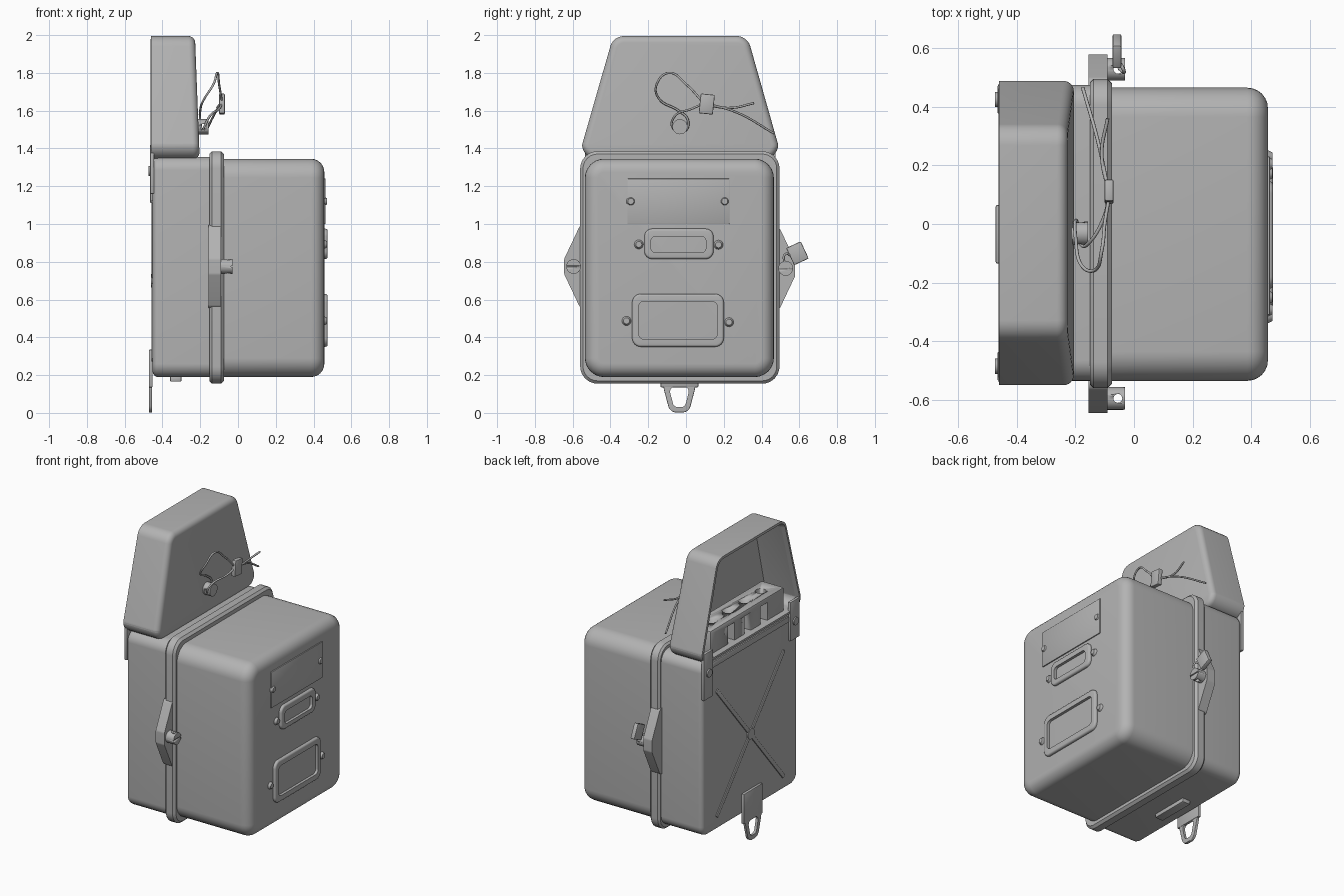
import bpy, bmesh, math
from mathutils import Vector, Matrix

if "Cube" in bpy.data.objects:
    bpy.data.objects.remove(bpy.data.objects["Cube"], do_unlink=True)

GREY = (0.45, 0.45, 0.45, 1)
paint = bpy.data.materials.new("grey_paint")
paint.use_nodes = True
paint.diffuse_color = GREY
paint.node_tree.nodes["Principled BSDF"].inputs["Base Color"].default_value = GREY


def finish(name, bm, angle=35):
    bmesh.ops.recalc_face_normals(bm, faces=bm.faces)
    me = bpy.data.meshes.new(name)
    bm.to_mesh(me)
    bm.free()
    me.materials.append(paint)
    ob = bpy.data.objects.new(name, me)
    bpy.context.collection.objects.link(ob)
    bpy.ops.object.select_all(action="DESELECT")
    ob.select_set(True)
    bpy.context.view_layer.objects.active = ob
    bpy.ops.object.shade_smooth_by_angle(angle=math.radians(angle))
    return ob


def rect(y0, y1, z0, z1):
    return [(y0, z0), (y1, z0), (y1, z1), (y0, z1)]


def outline(corners, r, inset=0, steps=6):
    """Counter-clockwise convex outline in y,z, moved inwards, with round corners."""
    pts = []
    r = max(r - inset, 0.004)
    ps = [Vector(c) for c in corners]
    for i, p in enumerate(ps):
        a = (p - ps[i - 1]).normalized()
        b = (ps[(i + 1) % len(ps)] - p).normalized()
        n1, n2 = Vector((-a.y, a.x)), Vector((-b.y, b.x))
        c = p + (n1 + n2) * (inset + r) / (1 + n1.dot(n2))
        for k in range(steps + 1):
            pts.append(c - n1.lerp(n2, k / steps).normalized() * r)
    return pts


def loft(name, rings, wrap=False, caps=(True, True), angle=35):
    """Join outlines placed at successive x positions."""
    bm = bmesh.new()
    rows = [[bm.verts.new((x, p.x, p.y)) for p in pts] for x, pts in rings]
    pairs = list(zip(rows, rows[1:])) + ([(rows[-1], rows[0])] if wrap else [])
    n = len(rows[0])
    for lo, hi in pairs:
        for i in range(n):
            j = (i + 1) % n
            bm.faces.new((lo[i], lo[j], hi[j], hi[i]))
    if not wrap:
        for use, row in zip(caps, (rows[0], rows[-1])):
            if use:
                bm.faces.new(row)
    return finish(name, bm, angle)


def soft_rings(corners, x0, x1, edge, r, steps=6):
    """Rings from x0 to a rounded-over face at x1."""
    s = 1 if x1 > x0 else -1
    rings = [(x0, outline(corners, r))]
    for k in range(steps + 1):
        a = math.pi / 2 * k / steps
        rings.append((x1 - s * edge * (1 - math.sin(a)),
                      outline(corners, r, edge * (1 - math.cos(a)))))
    return rings


def frame(name, outer, inner, x0, x1, r, edge=0.012):
    """Raised ring with a soft outer edge and an opening."""
    rings = soft_rings(outer, x0, x1, edge, r, 4)
    rings += [(x1, outline(inner, r * 0.6)), (x0, outline(inner, r * 0.6))]
    return loft(name, rings, wrap=True)


def box(name, centre, size, rot=(0, "X"), bevel=0.006):
    bm = bmesh.new()
    bmesh.ops.create_cube(bm, size=1, matrix=Matrix.Diagonal((*size, 1)))
    if bevel:
        bmesh.ops.bevel(bm, geom=bm.edges[:], offset=bevel, segments=2,
                        affect="EDGES", profile=0.5)
    bm.transform(Matrix.Translation(centre) @ Matrix.Rotation(rot[0], 4, rot[1]))
    return finish(name, bm)


def cylinder(name, centre, r, depth, axis="X", top=None):
    turn = {"X": Matrix.Rotation(math.pi / 2, 4, "Y"),
            "Y": Matrix.Rotation(math.pi / 2, 4, "X"), "Z": Matrix()}[axis]
    bm = bmesh.new()
    bmesh.ops.create_cone(bm, cap_ends=True, segments=24, radius1=r,
                          radius2=r if top is None else top, depth=depth,
                          matrix=Matrix.Translation(centre) @ turn)
    return finish(name, bm)


def cut(target, cutter):
    cutter.hide_render = True
    mod = target.modifiers.new("cut", "BOOLEAN")
    mod.operation, mod.object, mod.solver = "DIFFERENCE", cutter, "EXACT"
    bpy.ops.object.select_all(action="DESELECT")
    bpy.context.view_layer.objects.active = target
    bpy.ops.object.modifier_apply(modifier=mod.name)
    bpy.data.objects.remove(cutter, do_unlink=True)


def wire(name, pts, thick=0.006):
    cu = bpy.data.curves.new(name, "CURVE")
    cu.dimensions, cu.bevel_depth, cu.bevel_resolution = "3D", thick, 2
    cu.use_fill_caps = True
    sp = cu.splines.new("BEZIER")
    sp.bezier_points.add(len(pts) - 1)
    for bp, p in zip(sp.bezier_points, pts):
        bp.co = p
        bp.handle_left_type = bp.handle_right_type = "AUTO"
    cu.materials.append(paint)
    bpy.context.collection.objects.link(bpy.data.objects.new(name, cu))


# Housing: rear tray, front lid and the seam flange between them
loft("rear_housing", soft_rings(rect(-0.535, 0.475, 0.19, 1.355), -0.11, -0.452, 0.03, 0.07))
loft("front_lid", soft_rings(rect(-0.535, 0.465, 0.19, 1.345), -0.1, 0.457, 0.07, 0.1), angle=50)
seam = rect(-0.56, 0.495, 0.155, 1.385)
loft("seam_flange", [(-0.15, outline(seam, 0.09, 0.012)), (-0.138, outline(seam, 0.09)),
                     (-0.09, outline(seam, 0.09)), (-0.075, outline(seam, 0.09, 0.015))])

# Ears of the flange, each with a drilled screw
for side, y_in, y_out, z in (("right", -0.5, -0.645, 0.775), ("left", 0.44, 0.578, 0.765)):
    s = math.copysign(1, y_out)
    ear = [(y_in, z - 0.22), (y_out - s * 0.085, z - 0.22), (y_out, z - 0.04),
           (y_out, z + 0.04), (y_out - s * 0.085, z + 0.22), (y_in, z + 0.22)]
    ear = ear if s > 0 else ear[::-1]
    loft(side + "_ear", [(-0.155, outline(ear, 0.03)), (-0.09, outline(ear, 0.03))])
    y = y_out - s * 0.05
    screw = cylinder(side + "_screw", (-0.065, y, z), 0.039, 0.07)
    cut(screw, cylinder("cutter", (-0.055, y, z), 0.015, 0.2, "Z"))
    cut(screw, box("cutter", (-0.03, y, z), (0.012, 0.1, 0.007), bevel=0))

# Seal tag on the left screw
box("left_seal_tag", (-0.058, 0.59, 0.845), (0.03, 0.085, 0.1), (math.radians(25), "X"))
wire("left_seal_wire", [(-0.05, 0.53, 0.77), (-0.035, 0.525, 0.84), (-0.055, 0.56, 0.83)])

# Lid face: windows, name plate and rivets
frame("lower_window_frame", rect(-0.285, 0.2, 0.35, 0.63), rect(-0.25, 0.165, 0.39, 0.59), 0.44, 0.475, 0.045)
frame("upper_window_frame", rect(-0.22, 0.145, 0.815, 0.975), rect(-0.185, 0.105, 0.848, 0.935), 0.44, 0.475, 0.04)
box("blank_plate", (0.458, -0.04, 1.12), (0.012, 0.54, 0.24), bevel=0.003)
for y, z in ((-0.292, 1.12), (0.205, 1.12), (-0.25, 0.892), (0.172, 0.89), (-0.315, 0.487), (0.228, 0.48)):
    cylinder("rivet", (0.461, y, z), 0.028, 0.022, top=0.016)

# Terminal hood: an open-backed shell with a slightly flared front
trapezoid = [(-0.55, 1.345), (0.488, 1.345), (0.488, 1.42), (0.325, 1.995), (-0.385, 1.995), (-0.55, 1.42)]
rings = [(-0.435, outline(trapezoid, 0.075, 0.022)), (-0.462, outline(trapezoid, 0.075, 0.015))]
rings += soft_rings(trapezoid, -0.46, -0.228, 0.035, 0.075)
inner = [(-0.25, outline(trapezoid, 0.075, 0.04)), (-0.28, outline(trapezoid, 0.075, 0.022))]
hood = loft("terminal_hood", rings, caps=(False, True), angle=50)
liner = loft("hood_lining", inner + [rings[0]], caps=(True, False))
for part in (hood, liner):
    for v in part.data.vertices:
        if v.co.x > -0.3:
            v.co.x += 0.025 * (2 - v.co.z) / 0.65
for v in liner.data.polygons:
    v.flip()

# Hood straps with bolts on the back
for side, y, low in (("right", -0.485, 1.16), ("left", 0.425, 1.11)):
    box(side + "_strap", (-0.455, y, (low + 1.42) / 2), (0.022, 0.1, 1.42 - low))
    cylinder(side + "_strap_bolt", (-0.465, y, 1.28), 0.026, 0.02)

# Terminal block with wire holes and slots
block = box("terminal_block", (-0.345, -0.035, 1.41), (0.17, 0.78, 0.22), bevel=0.015)
for i in range(4):
    cut(block, cylinder("cutter", (-0.345, -0.292 + 0.172 * i, 1.5), 0.034, 0.12, "Z"))
for i in range(3):
    cut(block, box("cutter", (-0.42, -0.206 + 0.172 * i, 1.42), (0.09, 0.07, 0.13), bevel=0))
box("back_ledge", (-0.45, -0.03, 1.31), (0.02, 0.8, 0.04))

# Pressed cross on the back
for s in (-1, 1):
    box("back_rib", (-0.451, -0.03, 0.7), (0.016, 0.03, 1.1), (s * math.radians(40), "X"))
cylinder("back_boss", (-0.454, -0.03, 0.7), 0.035, 0.014)

# Hanging eyelet and bottom latch
box("eyelet_plate", (-0.462, -0.035, 0.235), (0.02, 0.2, 0.2))
frame("hanging_eyelet", [(-0.085, 0.002), (0.015, 0.002), (0.062, 0.18), (-0.132, 0.18)],
      [(-0.064, 0.03), (-0.006, 0.03), (0.022, 0.14), (-0.092, 0.14)], -0.472, -0.455, 0.045, 0.004)
box("bottom_latch", (-0.33, -0.03, 0.18), (0.06, 0.26, 0.03))

# Seal post, wire and tag on the hood
post = cylinder("seal_post", (-0.187, -0.032, 1.515), 0.04, 0.06)
cut(post, cylinder("cutter", (-0.185, -0.032, 1.515), 0.015, 0.2, "Y"))
box("hood_seal_tag", (-0.085, 0.11, 1.635), (0.03, 0.075, 0.105), (math.radians(-6), "X"))
wire("seal_loop", [(-0.085, 0.09, 1.645), (-0.1, 0.0, 1.74), (-0.11, -0.09, 1.8), (-0.13, -0.155, 1.74),
                   (-0.18, -0.14, 1.66), (-0.2, -0.04, 1.6), (-0.2, 0.01, 1.55), (-0.19, -0.01, 1.49),
                   (-0.18, -0.07, 1.51), (-0.15, -0.06, 1.57), (-0.1, 0.03, 1.61), (-0.085, 0.1, 1.64)])
wire("seal_tail_long", [(-0.085, 0.1, 1.64), (-0.12, 0.27, 1.59), (-0.175, 0.465, 1.48)])
wire("seal_tail_short", [(-0.085, 0.1, 1.63), (-0.11, 0.24, 1.615), (-0.09, 0.36, 1.64)])
